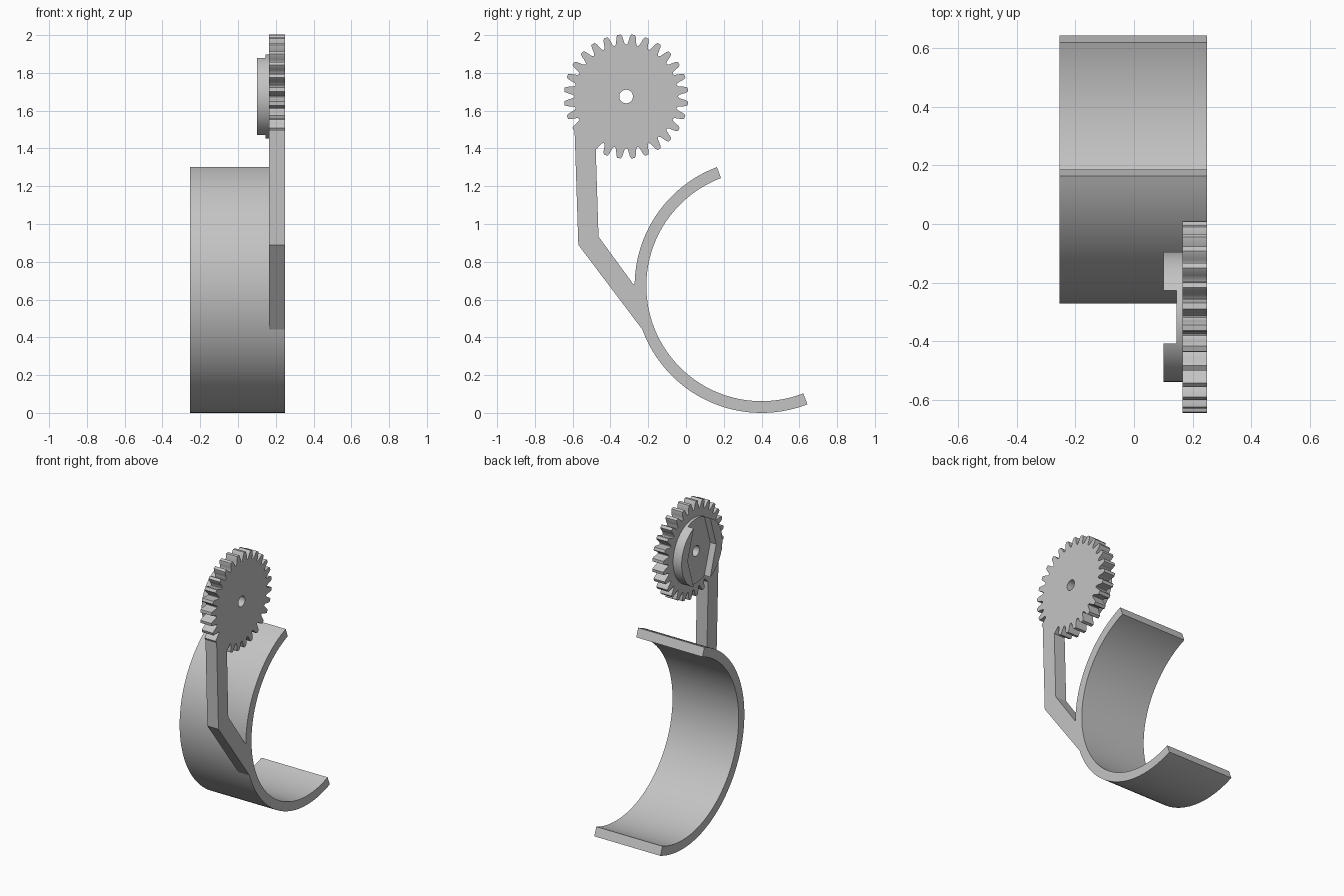
import bpy, bmesh, math

if "Cube" in bpy.data.objects:
    bpy.data.objects.remove(bpy.data.objects["Cube"])

grey = bpy.data.materials.new("plain grey")
grey.diffuse_color = (0.55, 0.55, 0.55, 1)
grey.use_nodes = True
grey.node_tree.nodes["Principled BSDF"].inputs["Base Color"].default_value = grey.diffuse_color

GEAR = (-0.317, 1.675)    # gear centre (y, z)
BAND = (0.40, 0.672)      # band centre (y, z)
FACE = 0.25               # outer side face in x


def polar(centre, r, deg):
    a = math.radians(deg)
    return (centre[0] + r * math.cos(a), centre[1] + r * math.sin(a))


def finish(name, bm, smooth):
    bmesh.ops.recalc_face_normals(bm, faces=bm.faces)
    mesh = bpy.data.meshes.new(name)
    bm.to_mesh(mesh)
    bm.free()
    mesh.materials.append(grey)
    ob = bpy.data.objects.new(name, mesh)
    bpy.context.collection.objects.link(ob)
    if smooth:
        bpy.ops.object.select_all(action='DESELECT')
        ob.select_set(True)
        bpy.context.view_layer.objects.active = ob
        bpy.ops.object.shade_smooth_by_angle(angle=math.radians(25))
    return ob


def prism(name, points, x0, x1, smooth=False):
    """Extrude a closed (y, z) outline along x."""
    bm = bmesh.new()
    a = [bm.verts.new((x0, y, z)) for y, z in points]
    b = [bm.verts.new((x1, y, z)) for y, z in points]
    bm.faces.new(a)
    bm.faces.new(b)
    n = len(points)
    for i in range(n):
        j = (i + 1) % n
        bm.faces.new((a[i], a[j], b[j], b[i]))
    return finish(name, bm, smooth)


def strip(name, outer, inner, x0, x1, closed, smooth=True):
    """Extrude the area between two matching (y, z) lines along x."""
    bm = bmesh.new()
    rows = [[bm.verts.new((x, *p)) for p in line]
            for line, x in ((outer, x0), (outer, x1), (inner, x1), (inner, x0))]
    n = len(outer)
    for i in range(n if closed else n - 1):
        j = (i + 1) % n
        for k in range(4):
            p, q = rows[k], rows[(k + 1) % 4]
            bm.faces.new((p[i], p[j], q[j], q[i]))
    if not closed:
        bm.faces.new([r[0] for r in rows])
        bm.faces.new([r[-1] for r in rows])
    return finish(name, bm, smooth)


# Curved band, a half ring
arc = [110.6 + 180.6 * i / 72 for i in range(73)]
strip("curved_band", [polar(BAND, 0.672, a) for a in arc],
      [polar(BAND, 0.61, a) for a in arc], -0.255, FACE, False)

# Gear wheel with 28 teeth and a centre hole
TEETH = 28
pitch = 360 / TEETH
tooth = [(-6.0, 0.274), (-4.7, 0.281), (-3.7, 0.298), (-2.9, 0.316), (-1.7, 0.329),
         (1.7, 0.329), (2.9, 0.316), (3.7, 0.298), (4.7, 0.281), (6.0, 0.274)]
rim = [((t + 0.5) * pitch + a, r) for t in range(TEETH) for a, r in tooth]
strip("gear_wheel", [polar(GEAR, r, a) for a, r in rim],
      [polar(GEAR, 0.036, a) for a, r in rim], 0.165, FACE, True)

# Thin round hub plate on the inner side of the gear
turn = [i * 5 for i in range(72)]
strip("hub_plate", [polar(GEAR, 0.222, a) for a in turn],
      [polar(GEAR, 0.036, a) for a in turn], 0.145, 0.166, True)

# Two raised hub cheeks with a bent inner edge, leaving a slot between them
for side, name in ((1, "hub_cheek_back"), (-1, "hub_cheek_front")):
    edge = [polar((0, 0), 0.222, -66 + 132 * i / 28) for i in range(29)]
    edge.append((0.155, 0))
    prism(name, [(GEAR[0] + side * y, GEAR[1] + z) for y, z in edge], 0.10, 0.146, True)

# Bent arm joining the gear to the band
arm = [(-0.50, 1.55), (-0.59, 1.50), (-0.57, 0.89), (-0.23, 0.44)]
arm += [polar(BAND, 0.66, a) for a in (199, 194, 189, 184, 179.5)]
arm += [(-0.278, 0.68), (-0.463, 0.933), (-0.478, 1.40), (-0.48, 1.47)]
prism("bent_arm", arm, 0.165, FACE)
